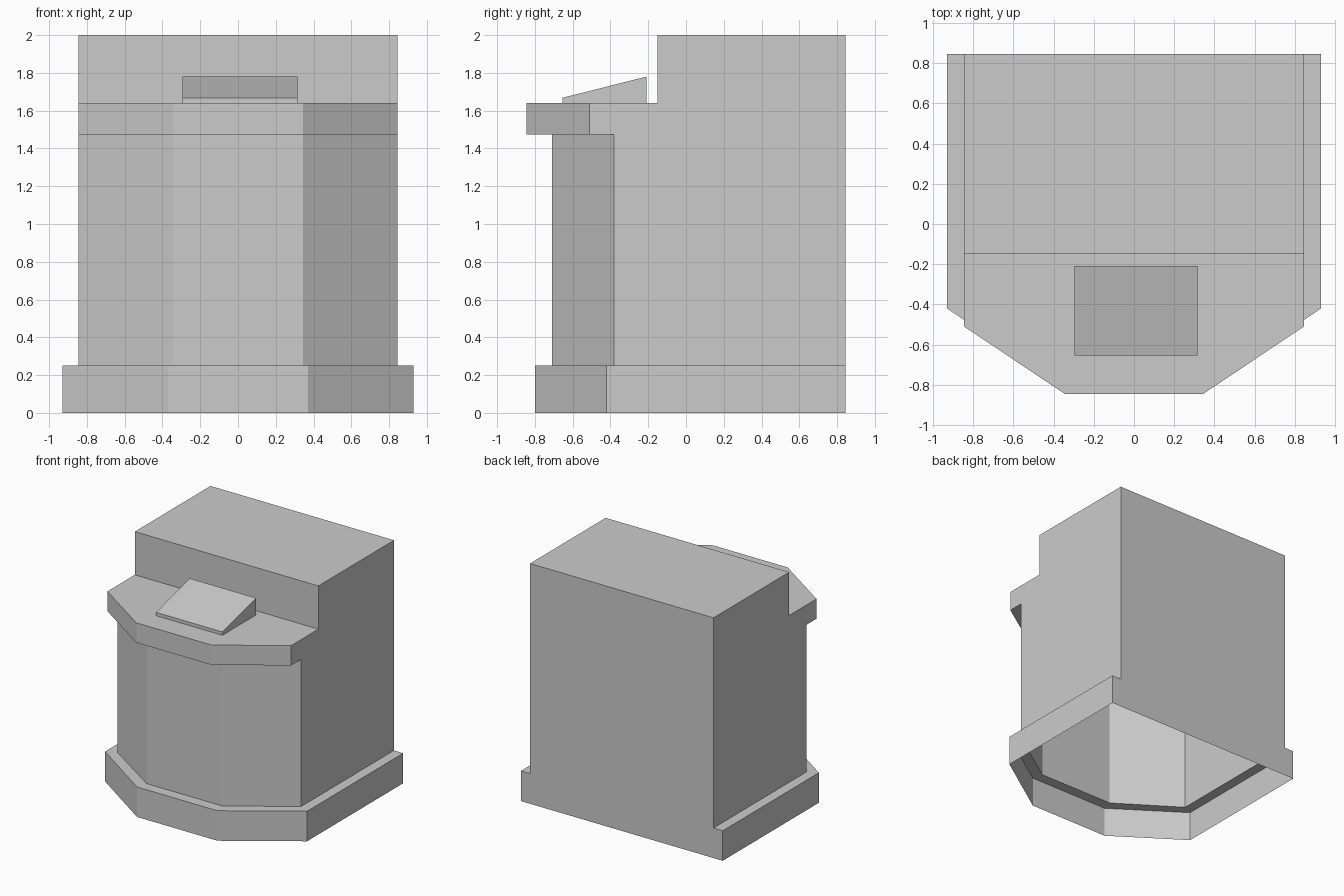
import bpy, bmesh

if "Cube" in bpy.data.objects:
    bpy.data.objects.remove(bpy.data.objects["Cube"])

grey = bpy.data.materials.new("plain grey")
grey.diffuse_color = (0.6, 0.6, 0.6, 1)
grey.use_nodes = True
grey.node_tree.nodes["Principled BSDF"].inputs["Base Color"].default_value = grey.diffuse_color

BACK = 0.845


def outline(side, shoulder, front_half, front):
    """Counter-clockwise plan: square back, chamfered front corners."""
    right = [(front_half, front), (side, shoulder), (side, BACK)]
    return right + [(-x, y) for x, y in reversed(right)]


def finish(name, bm):
    # drop zero-area strips where stacked outlines are flush
    flat = [f for f in bm.faces if f.calc_area() < 1e-6]
    bmesh.ops.delete(bm, geom=flat, context='FACES_ONLY')
    mesh = bpy.data.meshes.new(name)
    bm.to_mesh(mesh)
    bm.free()
    mesh.materials.append(grey)
    obj = bpy.data.objects.new(name, mesh)
    bpy.context.collection.objects.link(obj)


def loft(name, levels, cap=None):
    """Skin successive (outline, z) levels; cap is an optional top polygon."""
    bm = bmesh.new()
    rings = [[bm.verts.new((x, y, z)) for x, y in pts] for pts, z in levels]
    for a, b in zip(rings, rings[1:]):
        for i in range(len(a)):
            j = (i + 1) % len(a)
            bm.faces.new((a[i], a[j], b[j], b[i]))
    if cap:
        z = levels[-1][1]
        bm.faces.new([bm.verts.new((x, y, z)) for x, y in cap])
    finish(name, bm)


plinth = outline(0.93, -0.42, 0.37, -0.80)
body = outline(0.845, -0.38, 0.345, -0.71)
counter = outline(0.845, -0.51, 0.345, -0.845)
STEP = -0.15

# Hollow base, open underneath, with a narrow ledge around the body
loft("base", [(plinth, 0), (plinth, 0.25), (body, 0.25)])

# Body walls flaring out into the overhanging counter
shelf = [(0.345, -0.845), (0.845, -0.51), (0.845, STEP),
         (-0.845, STEP), (-0.845, -0.51), (-0.345, -0.845)]
loft("body_and_counter",
     [(body, 0.25), (body, 1.475), (counter, 1.475), (counter, 1.64)], shelf)

# Raised rear block
rear = [(-0.845, STEP), (0.845, STEP), (0.845, BACK), (-0.845, BACK)]
loft("rear_block", [(rear, 1.64), (rear, 2.0)], rear)

# Sloping desk wedge on the counter
bm = bmesh.new()
profile = [(-0.655, 1.64), (-0.21, 1.64), (-0.21, 1.78), (-0.655, 1.668)]
left, right = [[bm.verts.new((x, y, z)) for y, z in profile]
               for x in (-0.295, 0.315)]
bm.faces.new(right)
bm.faces.new(left[::-1])
for i in range(4):
    j = (i + 1) % 4
    bm.faces.new((left[i], left[j], right[j], right[i]))
bmesh.ops.recalc_face_normals(bm, faces=bm.faces[:])
finish("sloped_desk", bm)
